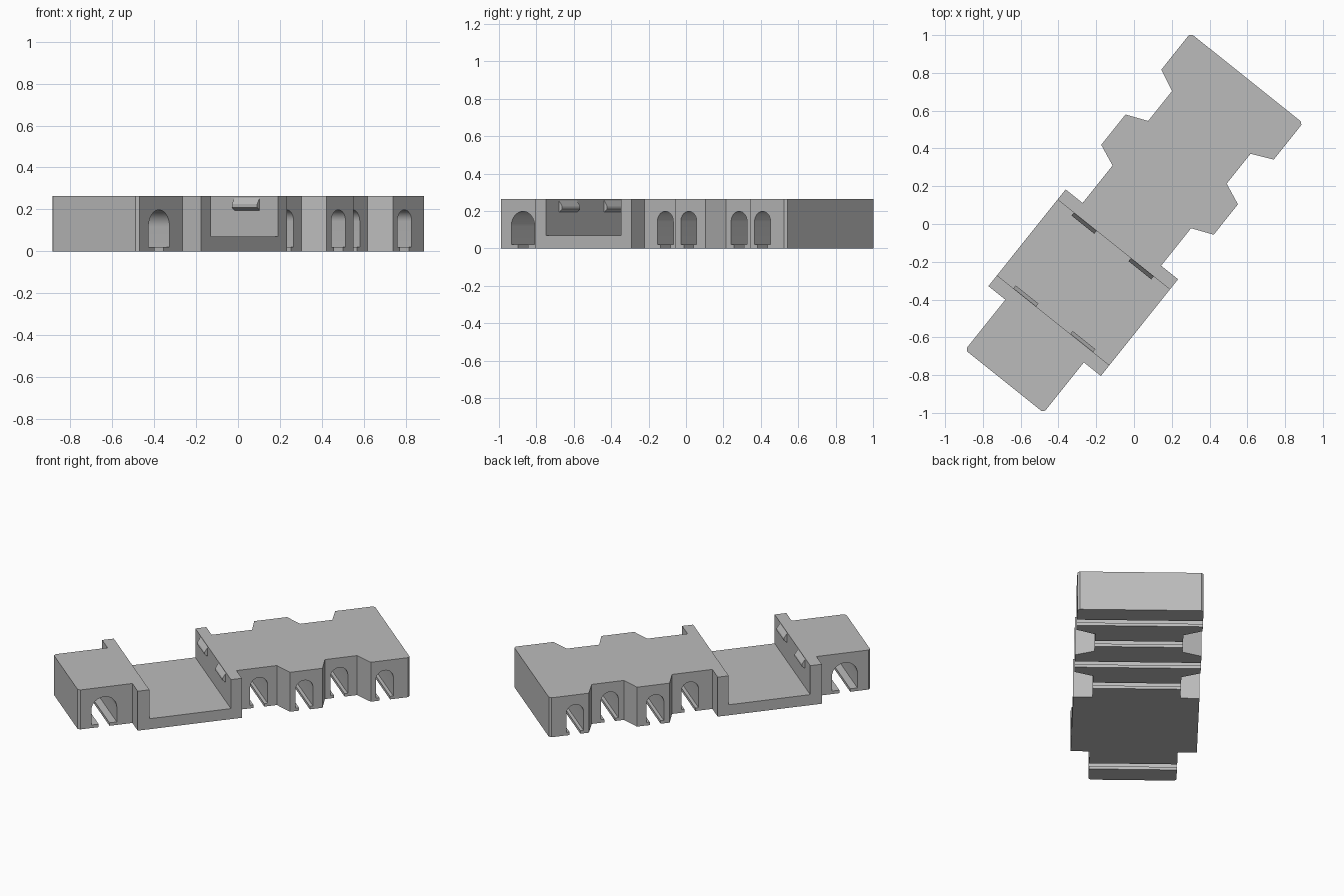
import bpy, bmesh, math
from mathutils import Matrix

if "Cube" in bpy.data.objects:
    bpy.data.objects.remove(bpy.data.objects["Cube"])

H = 0.263                       # block height
NARROW, WIDE = 0.266, 0.381     # half widths of the plan
FLOOR, R0, R1 = 0.07, -0.665, -0.152   # tray floor and its ends

# Local frame: x runs along the block, y across it, turned on the ground
PLACE = (Matrix.Rotation(math.atan2(0.781, 0.624), 4, 'Z')
         @ Matrix.Translation((0, 0.016, 0)))

gray = bpy.data.materials.new("plain gray")
gray.diffuse_color = (0.5, 0.5, 0.5, 1)
gray.use_nodes = True
gray.node_tree.nodes["Principled BSDF"].inputs["Base Color"].default_value = gray.diffuse_color


def prism(name, pts, lo, hi, across=False):
    """Extrude a closed profile upward, or across the block."""
    bm = bmesh.new()
    def put(p, d):
        return bm.verts.new((p[0], d, p[1]) if across else (p[0], p[1], d))
    a = [put(p, lo) for p in pts]
    b = [put(p, hi) for p in pts]
    bm.faces.new(a)
    bm.faces.new(b)
    for i in range(len(pts)):
        j = (i + 1) % len(pts)
        bm.faces.new((a[i], a[j], b[j], b[i]))
    bmesh.ops.recalc_face_normals(bm, faces=bm.faces)
    mesh = bpy.data.meshes.new(name)
    bm.to_mesh(mesh)
    bm.free()
    mesh.materials.append(gray)
    ob = bpy.data.objects.new(name, mesh)
    bpy.context.collection.objects.link(ob)
    ob.matrix_world = PLACE
    return ob


# Stepped body: one side of the plan, mirrored across the long axis
side = [(-1.079, NARROW - 0.014), (-1.065, NARROW), (-0.738, NARROW),
        (-0.738, WIDE), (-0.083, WIDE), (-0.083, NARROW),
        (0.171, NARROW), (0.219, WIDE), (0.425, WIDE), (0.473, NARROW),
        (0.676, NARROW), (0.728, WIDE), (0.963, WIDE), (0.976, WIDE - 0.014)]
plan = side + [(x, -y) for x, y in reversed(side)]
body = prism("body", plan, 0, H)


def cut(cutter):
    cutter.hide_render = True
    cutter.hide_set(True)
    m = body.modifiers.new(cutter.name, 'BOOLEAN')
    m.operation, m.solver, m.object = 'DIFFERENCE', 'EXACT', cutter


# Open tray
cut(prism("tray_cutter", [(R0, FLOOR), (R1, FLOOR), (R1, 0.4), (R0, 0.4)],
          -0.6, 0.6, True))


# Arched channels with a narrow slot through the underside
def channel(x, r, top=0.198, lip=0.02, slot=0.034):
    arc = [(x + r * math.cos(math.pi * i / 20),
            top - r + r * math.sin(math.pi * i / 20)) for i in range(21)]
    pts = ([(x - slot, -0.1), (x + slot, -0.1), (x + slot, lip), (x + r, lip)]
           + arc + [(x - r, lip), (x - slot, lip)])
    cut(prism("channel_cutter", pts, -0.6, 0.6, True))


channel(-0.916, 0.08)
for k in range(4):
    channel(0.058 + 0.2525 * k, 0.0545)

# Bake the cuts and smooth the arches
deps = bpy.context.evaluated_depsgraph_get()
baked = bpy.data.meshes.new_from_object(body.evaluated_get(deps))
body.modifiers.clear()
body.data = baked
for ob in [o for o in bpy.data.objects if "cutter" in o.name]:
    bpy.data.objects.remove(ob)
bpy.context.view_layer.objects.active = body
body.select_set(True)
bpy.ops.object.shade_smooth_by_angle(angle=math.radians(30))

# Retaining ridges on both tray walls
for wall, d in ((R0, 1), (R1, -1)):
    for y in (-0.193, 0.193):
        pts = [(wall - 0.005 * d, 0.195), (wall, 0.195), (wall + 0.02 * d, 0.21),
               (wall + 0.02 * d, 0.225), (wall, 0.255), (wall - 0.005 * d, 0.255)]
        prism("tray_ridge", pts, y - 0.077, y + 0.077, True)
